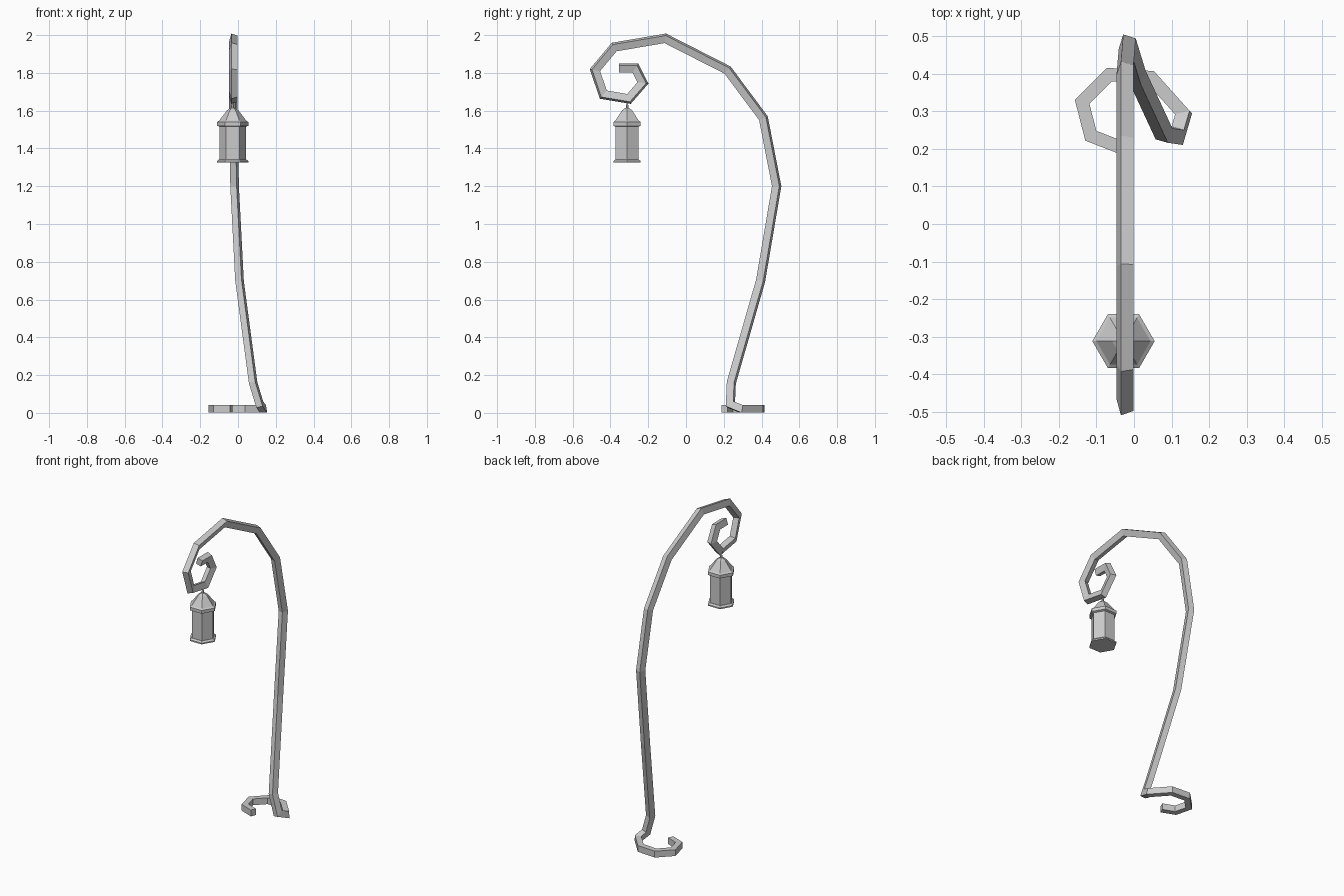
import bpy, bmesh, math
from mathutils import Vector

if "Cube" in bpy.data.objects:
    bpy.data.objects.remove(bpy.data.objects["Cube"])


def finish(name, bm):
    bmesh.ops.recalc_face_normals(bm, faces=bm.faces)
    me = bpy.data.meshes.new(name)
    bm.to_mesh(me)
    bm.free()
    ob = bpy.data.objects.new(name, me)
    bpy.context.collection.objects.link(ob)
    return ob


def mitred_bar(name, path, w, h):
    """Sweep a square section along a polyline, mitring each bend."""
    pts = [Vector(p) for p in path]
    dirs = [(b - a).normalized() for a, b in zip(pts, pts[1:])]
    up = Vector((0, 0, 1))
    side = dirs[0].cross(up).normalized()
    ring = [pts[0] + side * sx * w / 2 + up * sz * h / 2
            for sx, sz in ((-1, -1), (1, -1), (1, 1), (-1, 1))]
    bm = bmesh.new()
    prev = [bm.verts.new(v) for v in ring]
    bm.faces.new(prev)
    for i, d in enumerate(dirs):
        nxt = dirs[i + 1] if i + 1 < len(dirs) else d
        n = (d + nxt).normalized()
        p = pts[i + 1]
        ring = [v + d * ((p - v).dot(n) / d.dot(n)) for v in ring]
        cur = [bm.verts.new(v) for v in ring]
        for k in range(4):
            bm.faces.new((prev[k], prev[(k + 1) % 4], cur[(k + 1) % 4], cur[k]))
        prev = cur
    bm.faces.new(prev)
    return finish(name, bm)


def hex_stack(name, profile, inset=0):
    """Six-sided stack of (radius, z) rings around the lantern axis."""
    bm = bmesh.new()
    rings = [[bm.verts.new((LX + r * math.cos(k * math.pi / 3),
                            LY + r * math.sin(k * math.pi / 3), z))
              for k in range(6)] for r, z in profile]
    sides = []
    for a, b in zip(rings, rings[1:]):
        for k in range(6):
            sides.append(bm.faces.new((a[k], a[(k + 1) % 6], b[(k + 1) % 6], b[k])))
    bm.faces.new(rings[0][::-1])
    bm.faces.new(rings[-1])
    if inset:
        bmesh.ops.inset_individual(bm, faces=sides, thickness=inset, depth=-0.004)
    return finish(name, bm)


# Curled foot, leaning pole and hooked top in one continuous bar
path = [(-0.035, 0.204, 0.021), (-0.115, 0.235, 0.021), (-0.138, 0.325, 0.021),
        (-0.065, 0.398, 0.021), (0.045, 0.39, 0.021), (0.132, 0.293, 0.021),
        (0.115, 0.235, 0.045), (0.08, 0.24, 0.16), (0.008, 0.395, 0.70),
        (-0.018, 0.48, 1.20), (-0.024, 0.41, 1.56), (-0.024, 0.22, 1.815),
        (-0.024, -0.11, 1.983), (-0.024, -0.38, 1.937), (-0.024, -0.482, 1.815),
        (-0.024, -0.438, 1.685), (-0.024, -0.302, 1.662), (-0.024, -0.228, 1.747),
        (-0.024, -0.268, 1.825), (-0.024, -0.355, 1.826)]
mitred_bar("curled_pole", path, 0.035, 0.04)

# Lantern, six-sided, hanging from the hook
LX, LY = -0.028, -0.312
hex_stack("lantern_base", [(0.083, 1.325), (0.083, 1.333), (0.072, 1.342)])
hex_stack("lantern_body", [(0.07, 1.34), (0.07, 1.52)], inset=0.008)
hex_stack("lantern_roof", [(0.07, 1.515), (0.083, 1.52), (0.083, 1.54), (0.072, 1.547),
                           (0.03, 1.602), (0.012, 1.615)])
hex_stack("lantern_hanger", [(0.008, 1.612), (0.008, 1.628), (0.004, 1.634),
                             (0.004, 1.643), (0.012, 1.647), (0.012, 1.655)])
